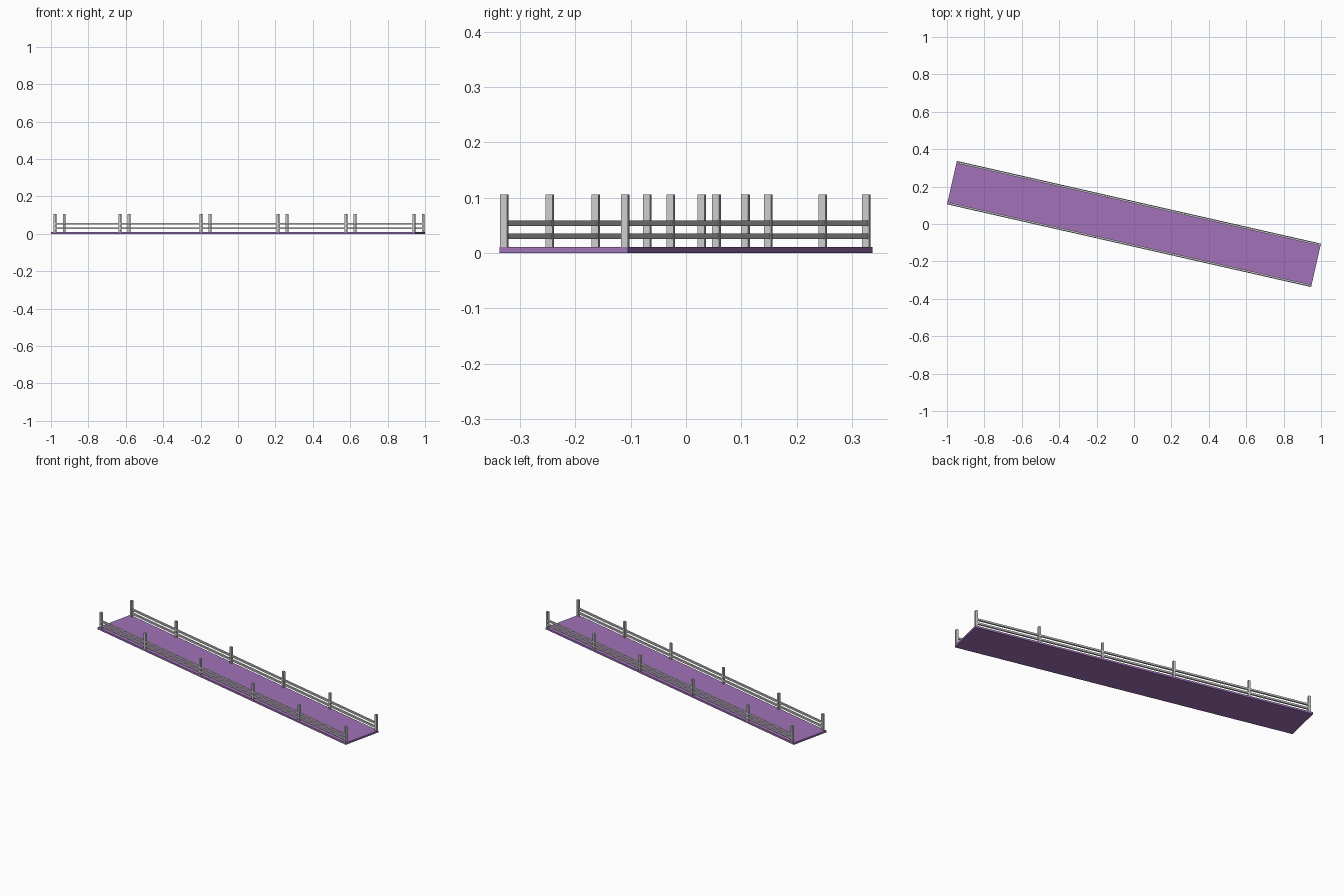
import bpy
from math import radians
from mathutils import Matrix

if "Cube" in bpy.data.objects:
    bpy.data.objects.remove(bpy.data.objects["Cube"])

TURN = Matrix.Rotation(radians(-12.8), 4, 'Z')
LENGTH, WIDTH, DECK_H = 1.996, 0.238, 0.011
SIDE = 0.112            # railing offset from the centre line
POST = 0.013
POST_TOP = 0.106
POSTS = [-0.978, -0.622, -0.178, 0.244, 0.617, 0.990]


def box(name, u0, u1, v0, v1, z0, z1, mat=None):
    bpy.ops.mesh.primitive_cube_add(size=1)
    ob = bpy.context.object
    ob.name = name
    place = Matrix.Translation(((u0 + u1) / 2, (v0 + v1) / 2, (z0 + z1) / 2))
    scale = Matrix.Diagonal((u1 - u0, v1 - v0, z1 - z0, 1))
    ob.data.transform(TURN @ place @ scale)
    if mat:
        ob.data.materials.append(mat)
    return ob


# deck slab
purple = bpy.data.materials.new("deck_purple")
purple.diffuse_color = (0.36, 0.17, 0.48, 1)
purple.use_nodes = True
purple.node_tree.nodes["Principled BSDF"].inputs["Base Color"].default_value = purple.diffuse_color
box("deck", -LENGTH / 2, LENGTH / 2, -WIDTH / 2, WIDTH / 2, 0, DECK_H, purple)

# railings on both long sides
h = POST / 2
for side, s in (("front", -1), ("back", 1)):
    v = s * SIDE
    for i, u in enumerate(POSTS):
        box(f"{side}_post_{i + 1}", u - h, u + h, v - h, v + h, DECK_H, POST_TOP)
    for label, z in (("lower", 0.030), ("upper", 0.054)):
        box(f"{side}_{label}_rail", POSTS[0], POSTS[-1],
            v - 0.005, v + 0.005, z - 0.005, z + 0.005)
